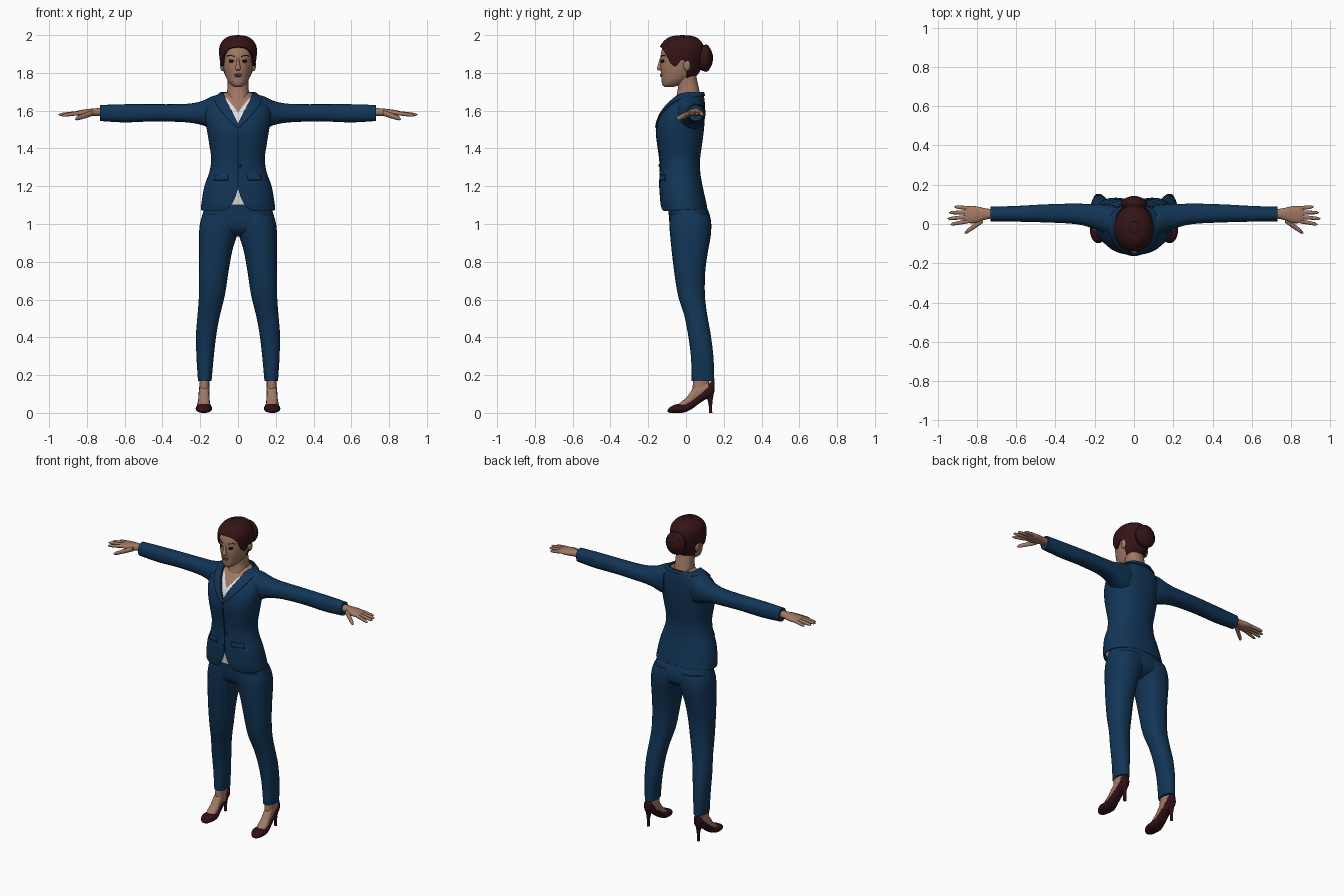
import bpy, bmesh, math
from math import sin, cos, pi, exp

if "Cube" in bpy.data.objects:
    bpy.data.objects.remove(bpy.data.objects["Cube"])


def material(name, rgb):
    m = bpy.data.materials.new(name)
    m.diffuse_color = (*rgb, 1)
    m.use_nodes = True
    m.node_tree.nodes["Principled BSDF"].inputs["Base Color"].default_value = m.diffuse_color
    return m


SUIT = material("navy suit", (0.006, 0.036, 0.095))
SEAM = material("dark seam", (0.003, 0.016, 0.045))
SHIRT = material("white shirt", (0.72, 0.72, 0.72))
SKIN = material("skin", (0.36, 0.19, 0.13))
LIPS = material("lips", (0.27, 0.11, 0.08))
HAIR = material("dark hair", (0.034, 0.007, 0.008))
SHOE = material("dark shoe", (0.03, 0.005, 0.008))
EYE = material("dark eye", (0.008, 0.004, 0.004))


def interp(rows, t):
    """Smooth interpolation of rows (t, values...)."""
    n = len(rows)
    t = min(max(t, rows[0][0]), rows[-1][0])
    i = 0
    while i < n - 2 and t > rows[i + 1][0]:
        i += 1
    h = rows[i + 1][0] - rows[i][0]
    s = (t - rows[i][0]) / h

    def slope(k, c):
        a, b = max(k - 1, 0), min(k + 1, n - 1)
        return (rows[b][c] - rows[a][c]) / (rows[b][0] - rows[a][0])

    out = []
    for c in range(1, len(rows[0])):
        p, q = rows[i][c], rows[i + 1][c]
        out.append((2*s**3 - 3*s*s + 1)*p + (s**3 - 2*s*s + s)*h*slope(i, c)
                   + (3*s*s - 2*s**3)*q + (s**3 - s*s)*h*slope(i + 1, c))
    return out


def sym(rows):
    """Half-width rows to left/right rows."""
    return [(t, -w, w, f, b) for t, w, f, b in rows]


def point(rows, t, a, off=0, axis='Z', p=0.88):
    u0, u1, v0, v1 = interp(rows, t)
    s, c = sin(a), cos(a)
    u = (u0 + u1)/2 + ((u1 - u0)/2 + off)*math.copysign(abs(s)**p, s)
    v = (v0 + v1)/2 - ((v1 - v0)/2 + off)*math.copysign(abs(c)**p, c)
    return {'Z': (u, v, t), 'X': (t, v, u), 'Y': (u, t, v)}[axis]


def loft(name, rows, mat, axis='Z', lo=None, hi=None, off=0, na=28, nt=18, dense=1,
         arc=None, caps=True, mirror=False, thick=0, p=0.88):
    """Skin rounded sections along an axis; lo/hi give the ends per angle."""
    lo = lo or (lambda a: rows[0][0])
    hi = hi or (lambda a: rows[-1][0])
    if arc:
        angles = [arc[0] + (arc[1] - arc[0])*i/na for i in range(na + 1)]
    else:
        angles = [pi*math.copysign(abs(s)**dense, s) for s in (2*i/na - 1 for i in range(na))]
    m = len(angles)
    verts, faces = [], []
    for k in range(nt + 1):
        f = (1 - cos(pi*k/nt))/2
        for a in angles:
            l, h = lo(abs(a)), hi(abs(a))
            verts.append(point(rows, l + (h - l)*f, a, off, axis, p))
    for k in range(nt):
        for i in range(m - 1 if arc else m):
            j = (i + 1) % m
            faces.append((k*m + i, k*m + j, k*m + m + j, k*m + m + i))
    if caps and not arc:
        faces.append(tuple(reversed(range(m))))
        faces.append(tuple(range(nt*m, nt*m + m)))
    if axis != 'Z':
        faces = [tuple(reversed(f)) for f in faces]
    me = bpy.data.meshes.new(name)
    me.from_pydata(verts, [], faces)
    return finish(name, me, mat, mirror, thick)


def finish(name, me, mat, mirror=False, thick=0):
    me.materials.append(mat)
    ob = bpy.data.objects.new(name, me)
    bpy.context.collection.objects.link(ob)
    if thick:
        ob.modifiers.new("thickness", 'SOLIDIFY').thickness = thick
    if mirror:
        ob.modifiers.new("mirror", 'MIRROR')
    return ob


def ball(name, loc, size, mat, mirror=False):
    bm = bmesh.new()
    bmesh.ops.create_uvsphere(bm, u_segments=20, v_segments=12, radius=1)
    for v in bm.verts:
        v.co = [l + s*c for l, s, c in zip(loc, size, v.co)]
    me = bpy.data.meshes.new(name)
    bm.to_mesh(me)
    bm.free()
    return finish(name, me, mat, mirror)


# Jacket, with V neckline and a cutaway front hem
torso = sym([(1.05, .197, -.122, .118), (1.10, .195, -.135, .11), (1.20, .178, -.14, .088),
             (1.28, .150, -.136, .075), (1.35, .142, -.14, .075), (1.42, .152, -.15, .085),
             (1.50, .165, -.157, .095), (1.57, .175, -.14, .10), (1.62, .165, -.11, .10),
             (1.66, .135, -.075, .098), (1.69, .095, -.045, .09), (1.71, .07, -.02, .085)])


def neckline(a):
    return 1.53 + .167*(1 - exp(-a/.3))


def hem(a):
    return 1.062 + .025*a/pi + .125*exp(-a/.12)


loft("jacket", torso, SUIT, lo=hem, hi=neckline, na=72, nt=36, dense=1.5, caps=False, thick=-.006 * -1)
loft("lapel_collar", torso, SUIT, off=.008, na=72, nt=6, dense=1.5, caps=False, thick=.007,
     lo=lambda a: neckline(a) - .018 - .05*(a/.3)*exp(1 - a/.3), hi=lambda a: neckline(a) + .003)
loft("pocket_flap", torso, SUIT, arc=(.27, .78), lo=lambda a: 1.232, hi=lambda a: 1.26,
     off=.007, na=10, nt=3, mirror=True, thick=.007)
loft("front_seam", torso, SEAM, arc=(-.012, .012), lo=lambda a: 1.19, hi=lambda a: 1.525,
     off=.003, na=2, nt=16, thick=.003)
ball("jacket_button", (.012, -.141, 1.31), (.008, .005, .008), SEAM)

# Shirt and skin visible in the openings
loft("shirt", torso, SHIRT, off=-.012, na=64, nt=24, dense=1.5, caps=False,
     lo=lambda a: 1.10, hi=lambda a: 1.59 + .09*(1 - exp(-a/.28)))
loft("chest_skin", torso, SKIN, off=-.018, na=48, nt=12, lo=lambda a: 1.5, hi=lambda a: 1.695)
loft("neck", sym([(1.60, .075, -.07, .085), (1.66, .062, -.055, .08), (1.72, .056, -.043, .068),
                  (1.78, .056, -.05, .055), (1.84, .056, -.05, .05)]), SKIN)

# Sleeves
loft("sleeve", [(.10, 1.49, 1.685, -.06, .095), (.14, 1.50, 1.675, -.055, .10),
                (.18, 1.52, 1.655, -.035, .102), (.23, 1.533, 1.641, -.015, .102),
                (.30, 1.54, 1.635, 0, .104), (.45, 1.543, 1.634, .008, .10),
                (.60, 1.538, 1.634, .012, .092), (.73, 1.545, 1.63, .014, .088)],
     SUIT, 'X', nt=26, mirror=True)

# Hands
loft("palm", [(.71, 1.572, 1.615, .03, .075), (.76, 1.572, 1.612, .022, .08),
              (.80, 1.570, 1.608, .006, .09), (.84, 1.573, 1.602, .004, .091),
              (.862, 1.58, 1.596, .012, .083)], SKIN, 'X', na=20, nt=12, mirror=True)


def finger(name, a, b, r):
    rows = []
    for s, k in ((0, 1), (.3, 1), (.65, .88), (.9, .7), (1, .15)):
        x, y, z = [p + (q - p)*s for p, q in zip(a, b)]
        rows.append((x, z - r*k, z + r*k, y - r*k, y + r*k))
    loft(name, rows, SKIN, 'X', na=12, nt=10, mirror=True)


for name, y0, tip in (("index", .016, (.935, -.002, 1.574)), ("middle", .037, (.95, .027, 1.579)),
                      ("ring", .059, (.942, .058, 1.579)), ("little", .079, (.915, .088, 1.577))):
    finger(name + "_finger", (.835, y0, 1.588), tip, .0105)
finger("thumb", (.768, .022, 1.588), (.862, -.046, 1.556), .015)

# Trousers
loft("trouser_hips", sym([(.935, .05, -.03, .06), (.96, .15, -.07, .112), (1.0, .195, -.087, .132),
                          (1.06, .185, -.092, .122), (1.14, .16, -.10, .085),
                          (1.20, .145, -.10, .065)]), SUIT, na=40)
loft("trouser_leg", [(.17, .14, .212, .03, .15), (.30, .128, .22, .026, .145),
                     (.42, .114, .222, .01, .13), (.52, .095, .214, -.01, .112),
                     (.62, .07, .207, -.042, .10), (.75, .05, .206, -.063, .102),
                     (.86, .03, .206, -.076, .117), (.93, .008, .206, -.083, .13),
                     (1.0, -.02, .202, -.088, .134), (1.05, -.02, .185, -.085, .125)],
     SUIT, nt=30, mirror=True)

# Feet and high-heeled shoes
loft("ankle", [(.09, .15, .205, .04, .13), (.14, .152, .204, .035, .122),
               (.22, .152, .204, .045, .13)], SKIN, na=20, nt=8, mirror=True)
loft("foot", [(-.05, .165, .197, .02, .04), (-.02, .15, .212, .015, .062),
              (.02, .151, .21, .03, .102), (.05, .153, .207, .055, .15),
              (.12, .157, .203, .09, .17)], SKIN, 'Y', na=20, nt=12, mirror=True)
loft("shoe", [(-.097, .173, .190, .006, .016), (-.085, .155, .207, 0, .031),
              (-.05, .139, .223, 0, .046), (-.01, .138, .222, .002, .048),
              (.03, .147, .215, .02, .068), (.07, .15, .21, .05, .10),
              (.11, .15, .208, .075, .142), (.14, .154, .204, .09, .172),
              (.152, .168, .192, .115, .165)], SHOE, 'Y', nt=22, mirror=True)
loft("shoe_heel", [(0, .171, .189, .121, .139), (.05, .171, .189, .119, .139),
                   (.09, .164, .196, .105, .145), (.12, .158, .202, .085, .15)],
     SHOE, na=14, nt=8, mirror=True)

# Head
skull = sym([(1.725, .018, -.112, -.07), (1.735, .035, -.124, -.03), (1.755, .052, -.129, .01),
             (1.785, .066, -.131, .05), (1.82, .076, -.135, .068), (1.86, .083, -.135, .08),
             (1.90, .087, -.133, .085), (1.94, .083, -.121, .079), (1.97, .062, -.095, .058),
             (1.985, .038, -.07, .033), (1.992, .01, -.035, .0)])
loft("head", skull, SKIN, na=40, nt=30, p=1)
loft("nose", sym([(1.812, .007, -.142, -.12), (1.82, .015, -.155, -.12), (1.84, .011, -.149, -.12),
                  (1.868, .007, -.141, -.12), (1.888, .005, -.133, -.12)]),
     SKIN, na=14, nt=10)
ball("upper_lip", (0, -.130, 1.791), (.022, .008, .005), LIPS)
ball("lower_lip", (0, -.129, 1.783), (.018, .008, .005), LIPS)
ball("ear", (.084, .005, 1.84), (.011, .018, .031), SKIN, True)

# Eyes and brows lie on the face surface
loft("eye", skull, EYE, arc=(.26, .62), off=.002, na=12, nt=4, mirror=True, p=1, thick=.003,
     lo=lambda a: 1.861 - .009*max(0, 1 - ((a - .44)/.18)**2),
     hi=lambda a: 1.863 + .009*max(0, 1 - ((a - .44)/.18)**2))
loft("eyebrow", skull, HAIR, arc=(.2, .7), off=.002, na=10, nt=2, mirror=True, p=1, thick=.003,
     lo=lambda a: 1.884 + .006*sin((a - .2)*5), hi=lambda a: 1.888 + .007*sin((a - .2)*5))

# Hair cap with a shaped hairline, and a bun
line = [(0, 1.932), (.5, 1.922), (.85, 1.89), (1.15, 1.84), (1.4, 1.828), (1.6, 1.862),
        (1.85, 1.84), (2.1, 1.775), (2.6, 1.758), (3.15, 1.75)]
hair = loft("hair", skull, HAIR, off=.013, na=64, nt=24, p=1, caps=False, thick=.012,
            lo=lambda a: interp(line, a)[0])
hair.location.z = .007
ball("hair_crown", (0, -.018, 1.975), (.06, .06, .025), HAIR)
ball("hair_bun", (0, .098, 1.878), (.064, .045, .07), HAIR)
bm = bmesh.new()
N, M = 28, 8
grid = [[bm.verts.new(((.05 + .018*cos(b))*cos(a), .105 + .02*sin(b),
                       1.878 + (.055 + .018*cos(b))*sin(a)))
         for b in (2*pi*j/M for j in range(M))] for a in (2*pi*i/N for i in range(N))]
for i in range(N):
    for j in range(M):
        bm.faces.new((grid[i][j], grid[(i+1) % N][j], grid[(i+1) % N][(j+1) % M], grid[i][(j+1) % M]))
bmesh.ops.recalc_face_normals(bm, faces=bm.faces)
coil = bpy.data.meshes.new("bun_coil")
bm.to_mesh(coil)
bm.free()
finish("bun_coil", coil, HAIR)

# Smooth shading with crisp hems and cuffs
for ob in bpy.data.objects:
    ob.select_set(True)
bpy.context.view_layer.objects.active = hair
bpy.ops.object.shade_smooth_by_angle(angle=math.radians(50))
